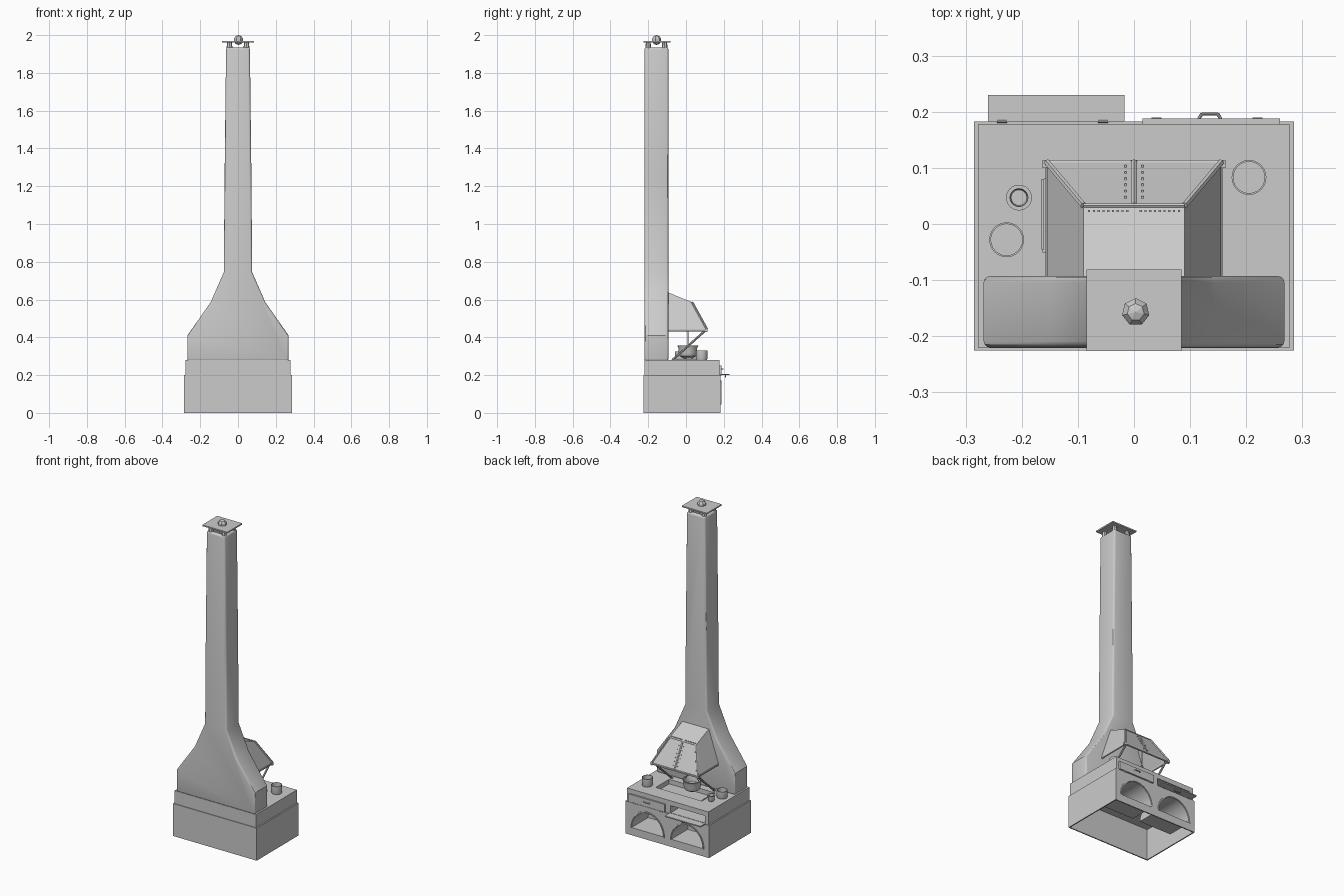
import bpy, bmesh, math
from mathutils import Vector

if "Cube" in bpy.data.objects:
    bpy.data.objects.remove(bpy.data.objects["Cube"])


def obj(name, verts, faces):
    me = bpy.data.meshes.new(name)
    me.from_pydata(verts, [], faces)
    bm = bmesh.new()
    bm.from_mesh(me)
    bmesh.ops.recalc_face_normals(bm, faces=bm.faces)
    bm.to_mesh(me)
    bm.free()
    o = bpy.data.objects.new(name, me)
    bpy.context.collection.objects.link(o)
    return o


def prism(name, pts, y0, y1):
    """Extrude an x,z outline along y."""
    n = len(pts)
    v = [(x, y, z) for y in (y0, y1) for x, z in pts]
    f = [(i, (i + 1) % n, n + (i + 1) % n, n + i) for i in range(n)]
    return obj(name, v, f + [tuple(range(n)), tuple(range(n, 2 * n))])


def box(name, x0, x1, y0, y1, z0, z1):
    return prism(name, [(x0, z0), (x1, z0), (x1, z1), (x0, z1)], y0, y1)


def rod(name, a, b, r, r2=None, n=8):
    a, b = Vector(a), Vector(b)
    bpy.ops.mesh.primitive_cone_add(vertices=n, radius1=r, radius2=r if r2 is None else r2,
                                    depth=(b - a).length, location=(a + b) / 2,
                                    rotation=(b - a).to_track_quat('Z', 'Y').to_euler())
    o = bpy.context.object
    o.name = name
    return o


def lathe(name, x, y, prof, n=24):
    """Revolve an r,z profile about a vertical axis."""
    v = [(x + r * math.cos(math.tau * i / n), y + r * math.sin(math.tau * i / n), z)
         for r, z in prof for i in range(n)]
    f = [(k * n + i, k * n + (i + 1) % n, (k + 1) * n + (i + 1) % n, (k + 1) * n + i)
         for k in range(len(prof) - 1) for i in range(n)]
    return smooth(obj(name, v, f + [tuple(range(n)), tuple(range(len(v) - n, len(v)))]))


def activate(o):
    bpy.ops.object.select_all(action='DESELECT')
    o.select_set(True)
    bpy.context.view_layer.objects.active = o


def smooth(o, deg=35):
    activate(o)
    bpy.ops.object.shade_smooth_by_angle(angle=math.radians(deg))
    return o


def apply(o, kind, **kw):
    m = o.modifiers.new(kind, kind)
    for k, val in kw.items():
        setattr(m, k, val)
    activate(o)
    bpy.ops.object.modifier_apply(modifier=m.name)
    return o


def cut(o, *cutters):
    for c in cutters:
        apply(o, 'BOOLEAN', object=c, operation='DIFFERENCE', solver='EXACT')
        bpy.data.objects.remove(c)
    return o


def arch(cx, rx, rz, z0, n=20):
    return [(cx + rx * math.cos(math.pi * i / n), z0 + rz * math.sin(math.pi * i / n))
            for i in range(n + 1)]


# Hollow lower plinth with two arched niches in the working (+y) side
base = box("base", -.285, .285, -.225, .183, 0, .2)
cut(base, box("cavity", -.278, .278, -.218, .176, -.1, .192))
for cx in (-.135, .135):
    cut(base, prism("arch_cut", arch(cx, .11, .12, .045), .1, .3))
    p = arch(cx, .11, .12, .045)
    n = len(p)
    niche = obj("niche", [(x, y, z) for y in (.02, .183) for x, z in p],
                [(i, (i + 1) % n, n + (i + 1) % n, n + i) for i in range(n)] + [tuple(range(n))])
    smooth(apply(niche, 'SOLIDIFY', thickness=.003))
    # Raised rim around the arch
    q = arch(cx, .117, .127, .045)
    rim = obj("arch_rim", [(x, y, z) for y in (.18, .187) for x, z in p + q],
              [f for i in range(n - 1) for f in
               ((2 * n + i, 2 * n + i + 1, 3 * n + i + 1, 3 * n + i),
                (n + i, n + i + 1, 3 * n + i + 1, 3 * n + i),
                (i, i + 1, 2 * n + i + 1, 2 * n + i))])

# Upper table with fire pit and two compartments
table = box("table", -.277, .277, -.221, .178, .195, .28)
cut(table, box("pit_cut", -.163, .15, -.05, .08, .252, .4))
for x0, x1 in ((-.255, -.02), (.02, .255)):
    cut(table, box("slot_cut", x0, x1, .1, .3, .206, .25))
box("pit_lip", -.165, -.16, -.045, .08, .27, .284)

# Closed flap and open flap, with hinges and handles
box("closed_flap", .015, .26, .178, .188, .204, .252)
box("open_flap", -.26, -.017, .183, .23, .2, .207)
for x in (-.235, -.055, .04, .22):
    rod("hinge", (x - .009, .185, .203), (x + .009, .185, .203), .005)
for x in (.115, .155):
    rod("flap_handle_post", (x, .186, .232), (x - (x - .135) * .3, .197, .232), .003)
    rod("open_handle_post", (-x, .21, .202), (-x, .21, .19), .003)
rod("flap_handle", (.12, .196, .232), (.15, .196, .232), .003)
rod("open_handle", (-.155, .21, .19), (-.115, .21, .19), .003)

# Chimney with broad shoulders, tapering stack and open flue
half = [(.268, .275), (.268, .41), (.145, .585), (.075, .745), (.071, 1.25), (.063, 1.935)]
chimney = prism("chimney", half + [(-x, z) for x, z in reversed(half)], -.22, -.093)
apply(chimney, 'BEVEL', width=.011, segments=3, limit_method='ANGLE', angle_limit=math.radians(50))
cut(chimney, box("flue_cut", -.045, .045, -.2, -.113, 1.6, 2.2))
smooth(chimney, 30)

# Chimney cap on four posts, with a faceted finial
for x in (-.045, .045):
    for y in (-.2, -.113):
        rod("cap_post", (x, y, 1.92), (x, y, 1.965), .017, .012)
box("cap_plate", -.085, .085, -.226, -.081, 1.962, 1.97)
bpy.ops.mesh.primitive_uv_sphere_add(segments=7, ring_count=5, radius=.026, location=(.003, -.157, 1.974))
bpy.context.object.name = "cap_finial"

# Smoke hood
B, C = (.09, .033, .585), (.155, .11, .445)
right = [(.09, -.1, .64), B, C, (.155, -.1, .445), (.155, .11, .43), (.155, -.1, .43)]
hood = obj("hood", right + [(-x, y, z) for x, y, z in right],
           [(0, 1, 7, 6), (1, 2, 8, 7), (0, 3, 2, 1), (6, 7, 8, 9),
            (2, 4, 10, 8), (2, 3, 5, 4), (8, 10, 11, 9)])
apply(hood, 'SOLIDIFY', thickness=.004, offset=-1)

# Hood seams, rim, corner blocks, struts and rivets
rod("hood_centre_strip", (0, B[1], B[2]), (0, C[1], C[2]), .006, n=6)
rod("hood_top_strip", (-.09, B[1], B[2]), (.09, B[1], B[2]), .004, n=6)
rod("hood_front_rim", (-.158, .109, .437), (.158, .109, .437), .006, n=6)
for s in (-1, 1):
    rod("hood_hip_strip", (s * B[0], B[1], B[2]), (s * C[0], C[1], C[2]), .006, n=6)
    rod("hood_side_rim", (s * .153, -.095, .435), (s * .153, .109, .435), .005, n=6)
    box("hood_corner", s * .157 - .006, s * .157 + .006, .1, .114, .428, .446)
    rod("hood_strut", (s * .145, .102, .436), (s * .145, -.072, .28), .006)
    for i in range(9):
        x = s * (.012 + i * .0085)
        box("rivet", x - .002, x + .002, .021, .025, .585, .593)
    for i in range(6):
        z = .46 + i * .02
        y = .11 - (z - .445) * .55
        box("rivet", s * .015 - .002, s * .015 + .002, y - .004, y + .003, z - .002, z + .002)

# Pots on the table
for x, y, h in ((.205, .083, .33), (-.227, -.028, .325)):
    lathe("pot", x, y, [(.028, .28), (.031, .288), (.031, h), (.028, h), (.028, .29)])
lathe("small_jar", -.205, .047, [(.014, .28), (.019, .288), (.019, .302), (.023, .316),
                                 (.016, .316), (.014, .29)])

# Bowl hanging from the hood
bx, by = -.05, .01
lathe("bowl", bx, by, [(.022, .288), (.042, .3), (.05, .32), (.049, .343), (.056, .357),
                       (.05, .357), (.044, .34), (.044, .32), (.02, .296)])
for s in (-1, 1):
    rod("bowl_hanger", (bx + s * .05, by, .35), (bx, by, .42), .0025)
rod("bowl_chain", (bx, by, .415), (bx, by, .592), .003)
